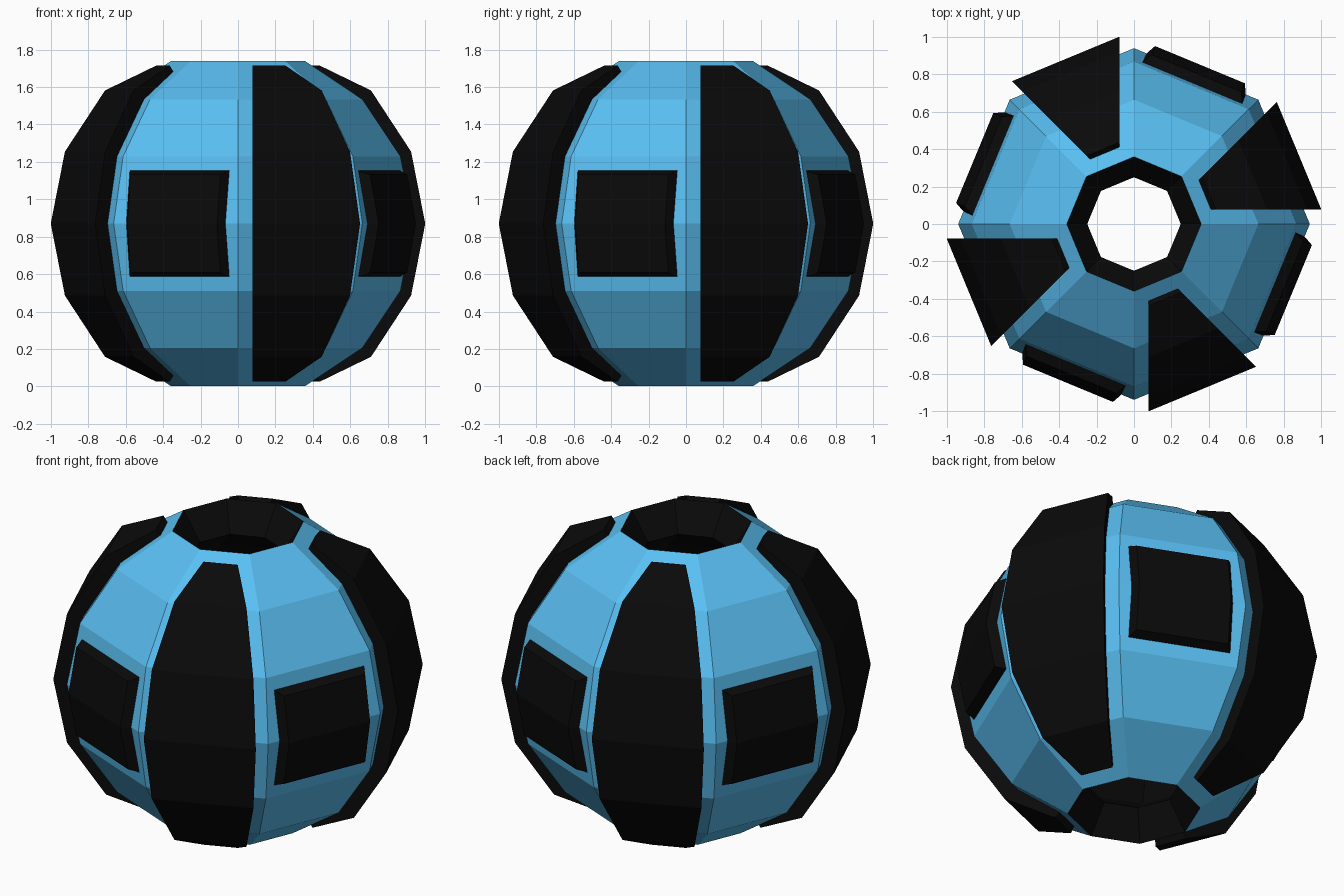
import bpy, bmesh
from math import sin, cos, tan, radians, pi

if "Cube" in bpy.data.objects:
    bpy.data.objects.remove(bpy.data.objects["Cube"])

ZC = 0.87      # height of the equator
R = 0.94       # outer corner radius of the eight-sided shell
R_IN = 0.74    # inner corner radius


def material(name, color):
    m = bpy.data.materials.new(name)
    m.diffuse_color = color
    m.use_nodes = True
    m.node_tree.nodes["Principled BSDF"].inputs["Base Color"].default_value = m.diffuse_color
    return m


blue = material("sky_blue", (0.10, 0.52, 0.89, 1))
black = material("black", (0.003, 0.003, 0.003, 1))


def finish(bm, name, mats):
    bmesh.ops.recalc_face_normals(bm, faces=bm.faces[:])
    me = bpy.data.meshes.new(name)
    bm.to_mesh(me)
    bm.free()
    for m in mats:
        me.materials.append(m)
    ob = bpy.data.objects.new(name, me)
    bpy.context.collection.objects.link(ob)
    return ob


# Hollow shell: blue outside, black rims and lining, open at both poles
def shell():
    outer = [(R * cos(radians(a)), R * sin(radians(a)))
             for a in (-67.5, -45, -22.5, 0, 22.5, 45, 67.5)]
    inner = [(0.25, 0.705)]
    inner += [(R_IN * cos(radians(a)), R_IN * sin(radians(a)))
              for a in (45, 22.5, 0, -22.5, -45)]
    inner += [(0.25, -0.705)]
    profile = outer + inner
    bm = bmesh.new()
    rings = [[bm.verts.new((r * cos(k * pi / 4), r * sin(k * pi / 4), ZC + z))
              for k in range(8)] for r, z in profile]
    for i, ring in enumerate(rings):
        nxt = rings[(i + 1) % len(rings)]
        for k in range(8):
            j = (k + 1) % 8
            f = bm.faces.new((ring[k], ring[j], nxt[j], nxt[k]))
            f.material_index = 0 if i < len(outer) - 1 else 1
    finish(bm, "hollow_shell", [blue, black])


# Raised panel lofted from rows: (outer n, outer z, outer half width,
#                                 base n, base z, base half width)
def panel(name, angle, rows):
    ca, sa = cos(radians(angle)), sin(radians(angle))
    bm = bmesh.new()

    def vert(n, t, z):
        return bm.verts.new((n * ca - t * sa, n * sa + t * ca, ZC + z))

    loops = [[vert(on, -ow, oz), vert(on, ow, oz), vert(bn, bw, bz), vert(bn, -bw, bz)]
             for on, oz, ow, bn, bz, bw in rows]
    for a, b in zip(loops, loops[1:]):
        for k in range(4):
            j = (k + 1) % 4
            bm.faces.new((a[k], a[j], b[j], b[k]))
    bm.faces.new(loops[0])
    bm.faces.new(loops[-1])
    finish(bm, name, [black])


def mirrored(half):
    """Reflect rows (top to equator) below the equator."""
    low = [(a, -b, c, d, -e, f) for a, b, c, d, e, f in half[:-1]]
    return half + low[::-1]


def strip_width(n):
    return n * tan(pi / 8) - 0.085


# Long strips running pole to pole: outer and base profile points
strip = [(on, oz, strip_width(on), bn, bz, strip_width(bn))
         for on, oz, bn, bz in ((0.434, 0.845, 0.40, 0.80),
                                (0.687, 0.712, 0.60, 0.65),
                                (0.885, 0.385, 0.79, 0.355),
                                (0.955, 0.0, 0.855, 0.0))]
# Square plates with chamfered edges, folded at the equator
square = [(0.872, 0.262, 0.26, 0.812, 0.285, 0.29),
          (0.922, 0.0, 0.26, 0.862, 0.0, 0.29)]

for i in range(4):
    panel(f"long_panel_{i + 1}", 22.5 + 90 * i, mirrored(strip))
    panel(f"square_panel_{i + 1}", 67.5 + 90 * i, mirrored(square))
shell()
